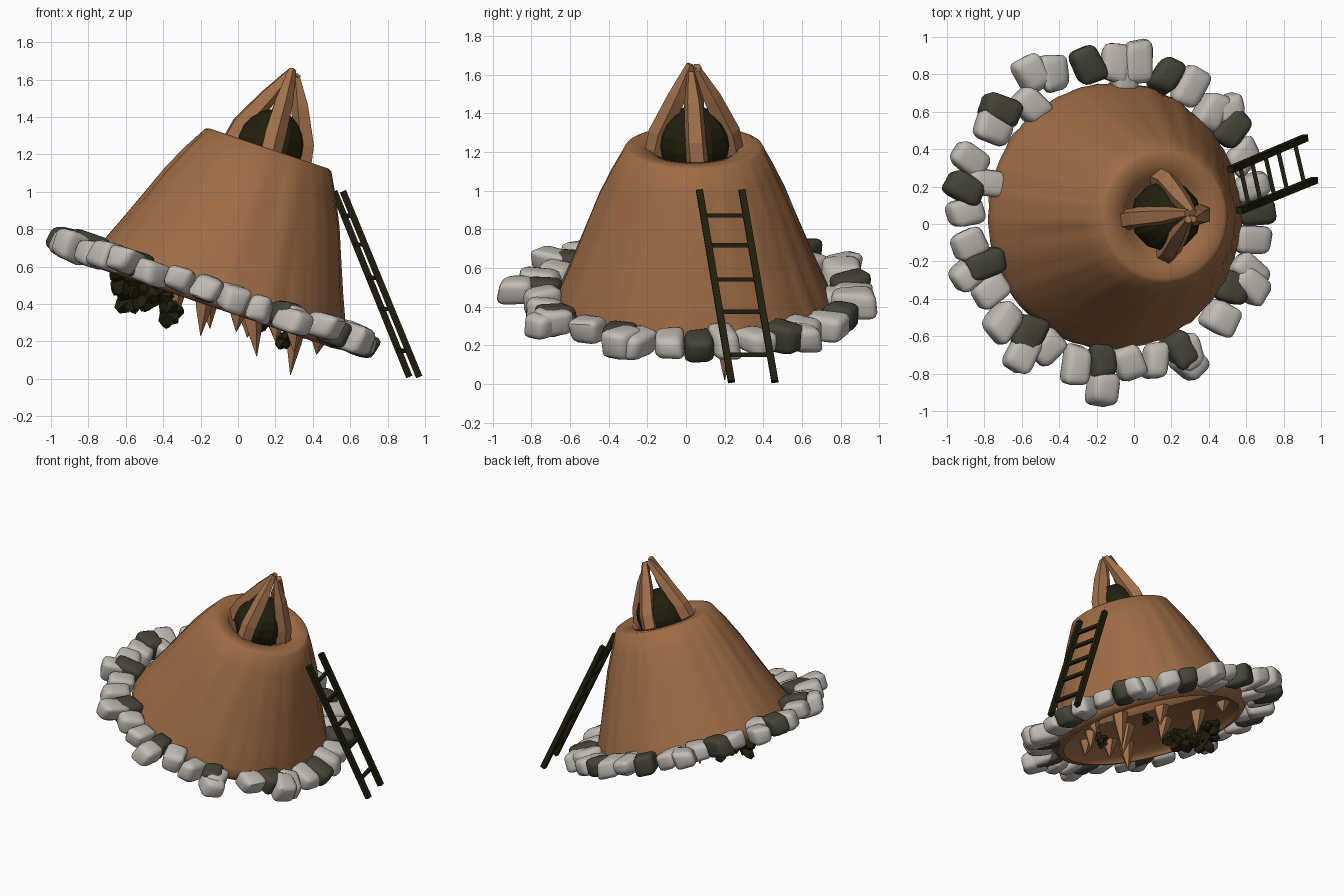
import bpy, bmesh, math, random
from mathutils import Vector, Matrix, noise

if "Cube" in bpy.data.objects:
    bpy.data.objects.remove(bpy.data.objects["Cube"])

random.seed(4)
ORIGIN = Vector((-0.10, 0.042, 0.45))
TILT = Matrix.Rotation(math.radians(18.7), 4, 'Y')
FRAME = Matrix.Translation(ORIGIN) @ TILT       # tilted hut frame


def mat(name, rgb):
    m = bpy.data.materials.new(name)
    m.diffuse_color = (*rgb, 1)
    m.use_nodes = True
    m.node_tree.nodes["Principled BSDF"].inputs["Base Color"].default_value = m.diffuse_color
    return m


CLAY = mat("clay_brown", (0.345, 0.15, 0.06))
HORN = mat("horn_brown", (0.36, 0.165, 0.072))
DARK = mat("dark_olive", (0.015, 0.014, 0.004))
STONE = mat("light_stone", (0.54, 0.50, 0.46))
MOSS = mat("dark_stone", (0.06, 0.06, 0.041))


def finish(name, bm, material, smooth=None):
    bmesh.ops.recalc_face_normals(bm, faces=bm.faces)
    me = bpy.data.meshes.new(name)
    bm.to_mesh(me)
    bm.free()
    ob = bpy.data.objects.new(name, me)
    bpy.context.collection.objects.link(ob)
    me.materials.append(material)
    if smooth:
        bpy.ops.object.select_all(action='DESELECT')
        ob.select_set(True)
        bpy.context.view_layer.objects.active = ob
        bpy.ops.object.shade_smooth_by_angle(angle=math.radians(smooth))
    return ob


def sweep(bm, pts, radii, sides, turn=0.0):
    """Tapered tube through pts."""
    rings = []
    for i, p in enumerate(pts):
        d = (pts[min(i + 1, len(pts) - 1)] - pts[max(i - 1, 0)]).normalized()
        ref = Vector((0, 1, 0)) if abs(d.y) < 0.8 else Vector((1, 0, 0))
        u = d.cross(ref).normalized()
        v = d.cross(u)
        ring = []
        for k in range(sides):
            a = 2 * math.pi * k / sides + turn
            ring.append(bm.verts.new(p + radii[i] * (u * math.cos(a) + v * math.sin(a))))
        rings.append(ring)
    for r0, r1 in zip(rings, rings[1:]):
        for k in range(sides):
            n = (k + 1) % sides
            bm.faces.new((r0[k], r0[n], r1[n], r1[k]))
    bm.faces.new(rings[0])
    bm.faces.new(rings[-1])


# Clay cone body: lathed profile with faint vertical flutes, crater and hollow base
profile = [(0.0, -0.03), (0.62, -0.03), (0.64, -0.075), (0.685, -0.065), (0.712, -0.02),
           (0.695, 0.04), (0.618, 0.22), (0.55, 0.39), (0.487, 0.55), (0.42, 0.69),
           (0.357, 0.815), (0.335, 0.825), (0.23, 0.815), (0.20, 0.76), (0.0, 0.72)]
bm = bmesh.new()
N = 96
rings = []
for r, z in profile:
    if r == 0:
        rings.append([bm.verts.new((0, 0, z))] * N)
        continue
    ring = []
    for k in range(N):
        a = 2 * math.pi * k / N
        f = 0.013 * noise.noise((math.cos(a) * 9, math.sin(a) * 9, z)) if -0.03 < z < 0.75 else 0
        ring.append(bm.verts.new(((r + f) * math.cos(a), (r + f) * math.sin(a), z)))
    rings.append(ring)
for r0, r1 in zip(rings, rings[1:]):
    for k in range(N):
        n = (k + 1) % N
        bm.faces.new(list(dict.fromkeys((r0[k], r0[n], r1[n], r1[k]))))
bm.transform(FRAME)
finish("cone_body", bm, CLAY, 75)

# Dark faceted orb in the crater
bm = bmesh.new()
bmesh.ops.create_uvsphere(bm, u_segments=12, v_segments=10, radius=0.19)
bm.transform(FRAME @ Matrix.Translation((0, 0, 0.845)))
finish("crater_orb", bm, DARK)

# Four horns leaning together above the orb
for q in range(4):
    a = q * math.pi / 2
    side = Vector((-math.sin(a), math.cos(a), 0))
    out = Vector((math.cos(a), math.sin(a), 0))
    path = [(0.205, 0.77), (0.178, 0.90), (0.09, 1.09), (0.018, 1.235 + 0.01 * q)]
    pts = [out * r + side * (0.02 - 0.012 * i) + Vector((0, 0, z)) for i, (r, z) in enumerate(path)]
    bm = bmesh.new()
    sweep(bm, pts, [0.058, 0.06, 0.05, 0.022], 5, q)
    bm.transform(FRAME)
    finish("horn_%d" % (q + 1), bm, HORN)

# Ring of stones, placed as (x, y) seen from above
dark_spots = [(-.25, .85), (.18, .80), (.51, .51), (.65, .08), (.52, -.34), (.24, -.66),
              (-.18, -.74), (-.56, -.59), (-.80, -.22), (-.91, .18), (-.71, .61)]
light_spots = [(-.11, .86), (-.05, .80), (.02, .87), (.31, .72), (.41, .60), (.50, .61),
               (.58, .36), (.63, .20), (.64, -.08), (.62, -.25), (.62, -.33), (.46, -.50),
               (.31, -.75), (.29, -.68), (.11, -.74), (-.03, -.75), (-.17, -.87), (-.32, -.75),
               (-.46, -.66), (-.61, -.69), (-.70, -.52), (-.78, -.35), (-.88, -.26),
               (-.89, -.11), (-.89, .06), (-.87, .34), (-.80, .22), (-.75, .51),
               (-.56, .63), (-.55, .80), (-.43, .81)]


def stone(name, x, y, material, scale):
    bm = bmesh.new()
    bmesh.ops.create_cube(bm, size=1)
    for v in bm.verts:
        v.co += Vector([random.uniform(-0.13, 0.13) for _ in range(3)])
    bmesh.ops.bevel(bm, geom=bm.edges[:], offset=0.26, segments=3, profile=0.5, affect='EDGES',
                    clamp_overlap=True)
    dx, dy = (x - ORIGIN.x) / 0.947, y - ORIGIN.y
    turn = math.atan2(dy, dx) + random.uniform(-0.35, 0.35)
    size = [s * scale * random.uniform(0.93, 1.07) for s in (0.195, 0.145, 0.135)]
    bm.transform(FRAME @ Matrix.Translation((dx, dy, random.uniform(-0.012, 0.015)))
                 @ Matrix.Rotation(turn, 4, 'Z') @ Matrix.Diagonal((*size, 1)))
    finish(name, bm, material, 40)


for i, p in enumerate(dark_spots):
    stone("dark_stone_%d" % i, *p, MOSS, 1.0)
for i, p in enumerate(light_spots):
    stone("light_stone_%d" % i, *p, STONE, 1.0)

# Leaning ladder: two rails and five rungs
rails = [(Vector((.968, .235, .012)), Vector((.562, .07, 1.0))),
         (Vector((.915, .46, .012)), Vector((.515, .29, 1.0)))]
bm = bmesh.new()
for a, b in rails:
    sweep(bm, [a, b], [0.025, 0.025], 4, math.pi / 4)
for z in (.14, .365, .535, .715, .87):
    ends = [a.lerp(b, z) for a, b in rails]
    sweep(bm, ends, [0.016, 0.016], 4, math.pi / 4)
finish("ladder", bm, DARK)


def under(x):
    return 0.45 - (x + 0.1) * 0.338 - 0.02


# Pointed roots hanging from the underside: x, y, tip height
roots = [(-.20, -.30, .23), (-.01, -.28, .25), (.10, .0, .12), (.28, .20, .02), (.42, .08, .13),
         (-.33, .30, .31), (.20, -.30, .20), (.05, .35, .22), (.30, -.12, .14),
         (-.42, .48, .44), (-.15, .12, .27)]
bm = bmesh.new()
for x, y, tip in roots:
    top = Vector((x + random.uniform(-.03, .03), y + random.uniform(-.03, .03), under(x)))
    end = Vector((x, y, tip))
    sweep(bm, [top, top.lerp(end, 0.4), end], [0.062, 0.044, 0.002], 5)
finish("hanging_roots", bm, HORN)

# Jagged dark clumps on the underside
bm = bmesh.new()
clumps = [(-.61, .08, .53, .11), (-.57, .10, .43, .10), (-.48, .04, .44, .10), (-.38, .08, .35, .09),
          (-.42, -.05, .45, .09), (-.52, .2, .47, .08), (.25, -.08, .21, .06), (.12, .28, .27, .05)]
for x, y, z, r in clumps:
    c = Vector((x, y, z))
    for _ in range(6):
        d = Vector([random.uniform(-1, 1) for _ in range(3)]).normalized()
        sweep(bm, [c - d * r * 0.2, c + d * r * 0.6, c + d * r], [r * .4, r * .48, r * .22], 4)
finish("underside_clumps", bm, DARK)
